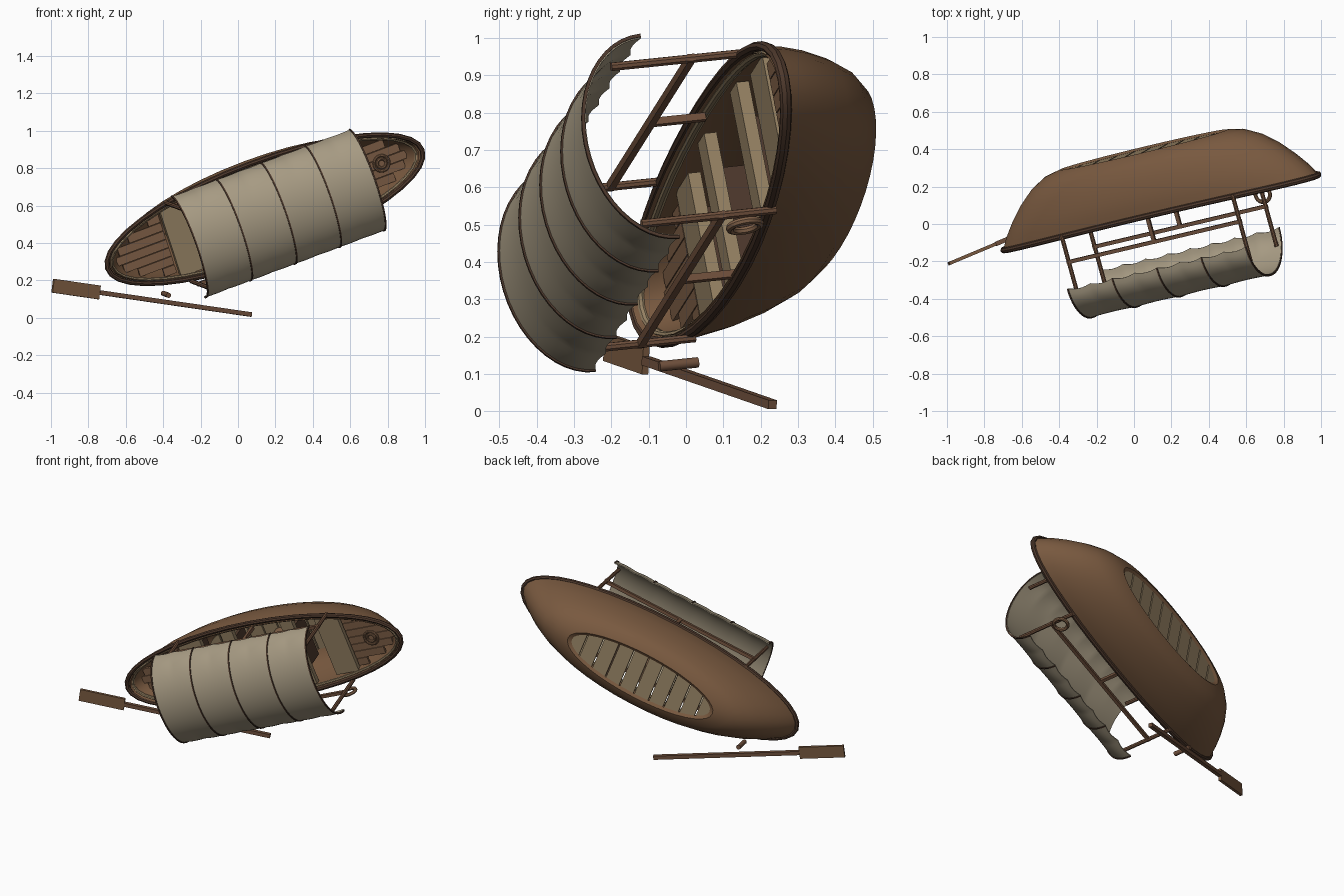
import bpy, bmesh
from math import sin, cos, pi, copysign
from mathutils import Matrix, Vector

if "Cube" in bpy.data.objects:
    bpy.data.objects.remove(bpy.data.objects["Cube"])

# Boat frame: x along keel, y across, z toward the canopy; tilted in the world
L = Vector((.914, .216, .343)).normalized()
U = Vector((.264, -.959, -.099))
U = (U - L * U.dot(L)).normalized()
V = U.cross(L)
M = Matrix((L, V, U)).transposed().to_4x4()
M.translation = (.144, .062, .58)
I = Matrix.Identity(4)

def mat(name, r, g, b):
    m = bpy.data.materials.new(name)
    m.diffuse_color = (r, g, b, 1)
    m.use_nodes = True
    m.node_tree.nodes["Principled BSDF"].inputs["Base Color"].default_value = m.diffuse_color
    return m

BROWN = mat("hull_brown", .19, .10, .05)
DARK = mat("dark_wood", .075, .04, .025)
WOOD = mat("pole_wood", .16, .08, .045)
DECK = mat("deck_wood", .22, .12, .065)
TAN = mat("tan_wood", .30, .22, .125)
CLOTH = mat("canvas", .39, .33, .23)
PALE = mat("pale", .55, .55, .5)

def finish(name, bm, m, frame=M, smooth=True):
    bmesh.ops.recalc_face_normals(bm, faces=bm.faces)
    me = bpy.data.meshes.new(name)
    bm.to_mesh(me)
    bm.free()
    ob = bpy.data.objects.new(name, me)
    bpy.context.collection.objects.link(ob)
    ob.matrix_world = frame
    me.materials.append(m)
    if smooth:
        bpy.ops.object.select_all(action='DESELECT')
        ob.select_set(True)
        bpy.context.view_layer.objects.active = ob
        bpy.ops.object.shade_smooth_by_angle(angle=.6)
    return ob

def box(name, lo, hi, m):
    bm = bmesh.new()
    c = [(a + b) / 2 for a, b in zip(lo, hi)]
    s = [b - a for a, b in zip(lo, hi)]
    bmesh.ops.create_cube(bm, size=1, matrix=Matrix.Translation(c) @ Matrix.Diagonal((*s, 1)))
    return finish(name, bm, m, smooth=False)

def rod(name, a, b, w, h, m, frame=M, seg=4):
    # seg 4 gives a square bar of size w x h
    a, b = Vector(a), Vector(b)
    d = b - a
    bm = bmesh.new()
    q = d.to_track_quat('Z', 'Y').to_matrix().to_4x4()
    spin = Matrix.Rotation(pi / 4, 4, 'Z') if seg == 4 else I
    k = .7071 if seg == 4 else .5
    mx = Matrix.Translation((a + b) / 2) @ q @ Matrix.Diagonal((w, h, 1, 1)) @ spin
    bmesh.ops.create_cone(bm, cap_ends=True, segments=seg, radius1=k, radius2=k, depth=d.length, matrix=mx)
    return finish(name, bm, m, frame, seg > 4)

def loft(name, rings, m, close_u=True, close_v=False, cap=False):
    bm = bmesh.new()
    vs = [[bm.verts.new(p) for p in r] for r in rings]
    n, k = len(rings), len(rings[0])
    for i in range(n if close_v else n - 1):
        for j in range(k if close_u else k - 1):
            bm.faces.new((vs[i][j], vs[i][(j + 1) % k], vs[(i + 1) % n][(j + 1) % k], vs[(i + 1) % n][j]))
    if cap:
        bm.faces.new(vs[0])
        bm.faces.new(vs[-1])
    return finish(name, bm, m)

def torus(name, pos, rot, R, r, m):
    rings = []
    for i in range(24):
        t = 2 * pi * i / 24
        rings.append([Vector(pos) + rot @ Vector(((R + r * cos(p)) * cos(t), (R + r * cos(p)) * sin(t), r * sin(p)))
                      for p in [2 * pi * j / 8 for j in range(8)]])
    return loft(name, rings, m, close_v=True)

# Hull: superellipse plan with a gentle sheer, open at the plank bottom
HL, HW, E, N = .92, .255, 2.04, 40
def plan(t, sa, sb):
    return (copysign(abs(cos(t)) ** (2 / E), cos(t)) * HL * sa, copysign(abs(sin(t)) ** (2 / E), sin(t)) * HW * sb)

def ring(z, sa, sb):
    out = []
    for j in range(N):
        x, y = plan(2 * pi * j / N, sa, sb)
        sag = -.025 * (1 - (x / HL) ** 2) * max(0, 1 + z / .35)
        out.append((x, y, z + sag))
    return out

outer = [(0, 1, 1), (-.06, .96, 1.02), (-.13, .90, 1.01), (-.21, .82, .95), (-.28, .73, .86), (-.33, .63, .73), (-.35, .53, .56)]
inner = [(z + .012, a - .025, b - .07) for z, a, b in reversed(outer)]
loft("hull", [ring(*s) for s in outer], BROWN)
loft("hull_lining", [ring(*s) for s in [outer[-1]] + inner], BROWN)

# Rounded gunwale and inner trim strip
def rim(name, w, h, sa, sb, z, m):
    rings = []
    for j in range(N):
        t = 2 * pi * j / N
        x, y = plan(t, sa, sb)
        z0 = z - .025 * (1 - (x / HL) ** 2)
        o = Vector((cos(t) * .6, sin(t), 0)).normalized()
        rings.append([(x + o.x * w * cos(p), y + o.y * w * cos(p), z0 + h * sin(p))
                      for p in [2 * pi * i / 8 for i in range(8)]])
    loft(name, rings, m, close_v=True)
rim("gunwale", .014, .016, 1, 1, 0, DARK)
rim("inner_trim", .01, .012, .965, .92, -.012, TAN)

# Bottom planks across the oval opening
def half_width(x, sa=1, sb=1):
    return HW * sb * max(0, 1 - abs(x / (HL * sa)) ** E) ** (1 / E)
n = 10
step = 2 * HL * .53 / n
for i in range(n):
    x0 = -HL * .53 + i * step
    x1 = x0 + step - .008
    bm = bmesh.new()
    xs = [x0 + (x1 - x0) * k / 4 for k in range(5)]
    pts = [(x, half_width(x, .53, .56)) for x in xs] + [(x, -half_width(x, .53, .56)) for x in reversed(xs)]
    f = bm.faces.new([bm.verts.new((x, y, -.338)) for x, y in pts])
    g = bmesh.ops.extrude_face_region(bm, geom=[f])
    bmesh.ops.translate(bm, vec=(0, 0, .014), verts=[v for v in g['geom'] if isinstance(v, bmesh.types.BMVert)])
    bmesh.ops.remove_doubles(bm, verts=bm.verts, dist=1e-5)
    finish("bottom_plank", bm, TAN, smooth=False)

# End decks of stepped planks
for s in (-1, 1):
    for i in range(-3, 4):
        y = i * .048
        end = HL * .93 * (1 - min(1, (abs(y) + .022) / (HW * .93)) ** E) ** (1 / E)
        if end > .57:
            a, b = sorted((s * .55, s * end))
            box("deck_plank", (a, y - .0225, -.085), (b, y + .0225, -.068), DECK)

# Cross seats on low supports
for x, w in ((-.46, .075), (-.2, .04), (.2, .04), (.46, .075)):
    hw = half_width(x, .9, .92)
    box("seat", (x - w, -hw, -.10), (x + w, hw, -.065), TAN)
    box("seat_support", (x - .012, -hw * .6, -.27), (x + .012, hw * .6, -.10), DARK)

# Stool with two small balls, and rope coil on the deck
rod("stool", (0, 0, -.324), (0, 0, -.16), .11, .11, DECK, seg=16)
for y in (-.02, .02):
    bm = bmesh.new()
    bmesh.ops.create_uvsphere(bm, u_segments=12, v_segments=8, radius=.014, matrix=Matrix.Translation((0, y, -.148)))
    finish("ball", bm, PALE)
for R in (.024, .042):
    torus("rope_coil", (.70, 0, -.06), Matrix.Identity(3), R, .008, DECK)

# Canopy posts, side rails and short middle posts
for y in (-.23, .22):
    for x in (-.5, .5):
        zb = -.03 if abs(y) > .2 else 0
        rod("canopy_post", (x, y, zb), (x, y, .345), .024, .024, WOOD, seg=8)
    rod("side_rail", (-.51, y, .122), (.51, y, .122), .02, .02, WOOD)
    rod("rail_post", (0, y, -.03), (0, y, .122), .02, .02, WOOD)

# Canvas canopy: arch with scalloped side edges and a slight sag between ribs
CW, CR, CZ, CL = .288, .208, .253, .52
def arch(x, grow, na=24):
    u = (x + CL) / (2 * CL)
    out = []
    for k in range(na + 1):
        t = pi * k / na
        edge = abs(cos(t)) ** 8
        wave = .012 * abs(sin(pi * u * 8)) * edge
        sag = -.004 * abs(sin(pi * u * 4)) * sin(t)
        r = grow + sag
        out.append((x, .004 + (CW + r) * cos(t), CZ + wave + (CR + r) * sin(t)))
    return out
rings = []
for i in range(65):
    x = -CL + 2 * CL * i / 64
    rings.append(arch(x, 0) + arch(x, -.007)[::-1])
loft("canopy", rings, CLOTH, cap=True)

# Canopy ribs
for i in range(5):
    x = -CL + 2 * CL * i / 4
    q = [arch(x + d, .005) for d in (.004, -.004)]
    r2 = [arch(x + d, -.004) for d in (.004, -.004)]
    loft("canopy_rib", [[q[1][k], q[0][k], r2[0][k], r2[1][k]] for k in range(25)], DARK, cap=True)

# Ring hung on one post
torus("hanging_ring", (.49, -.262, .06), Matrix.Rotation(pi / 2, 3, 'X'), .041, .011, DECK)

# Loose paddle and peg, placed in world space
E0, T = Vector((.07, .232, .018)), Vector((-.99, -.212, .172))
K = E0.lerp(T, .765)
rod("paddle_shaft", E0, K, .024, .024, WOOD, I)
d = (T - K).normalized()
up = (Vector((0, 0, 1)) - d * d.z).normalized()
R = Matrix((d, up, d.cross(up))).transposed().to_4x4()
bm = bmesh.new()
bmesh.ops.create_cube(bm, size=1, matrix=Matrix.Translation((K + T) / 2) @ R @ Matrix.Diagonal(((T - K).length, .074, .018, 1)))
finish("paddle_blade", bm, BROWN, I, False)
P = Vector((-.385, -.02, .126))
rod("peg", P - U * .054, P + U * .054, .028, .028, WOOD, I, 12)
